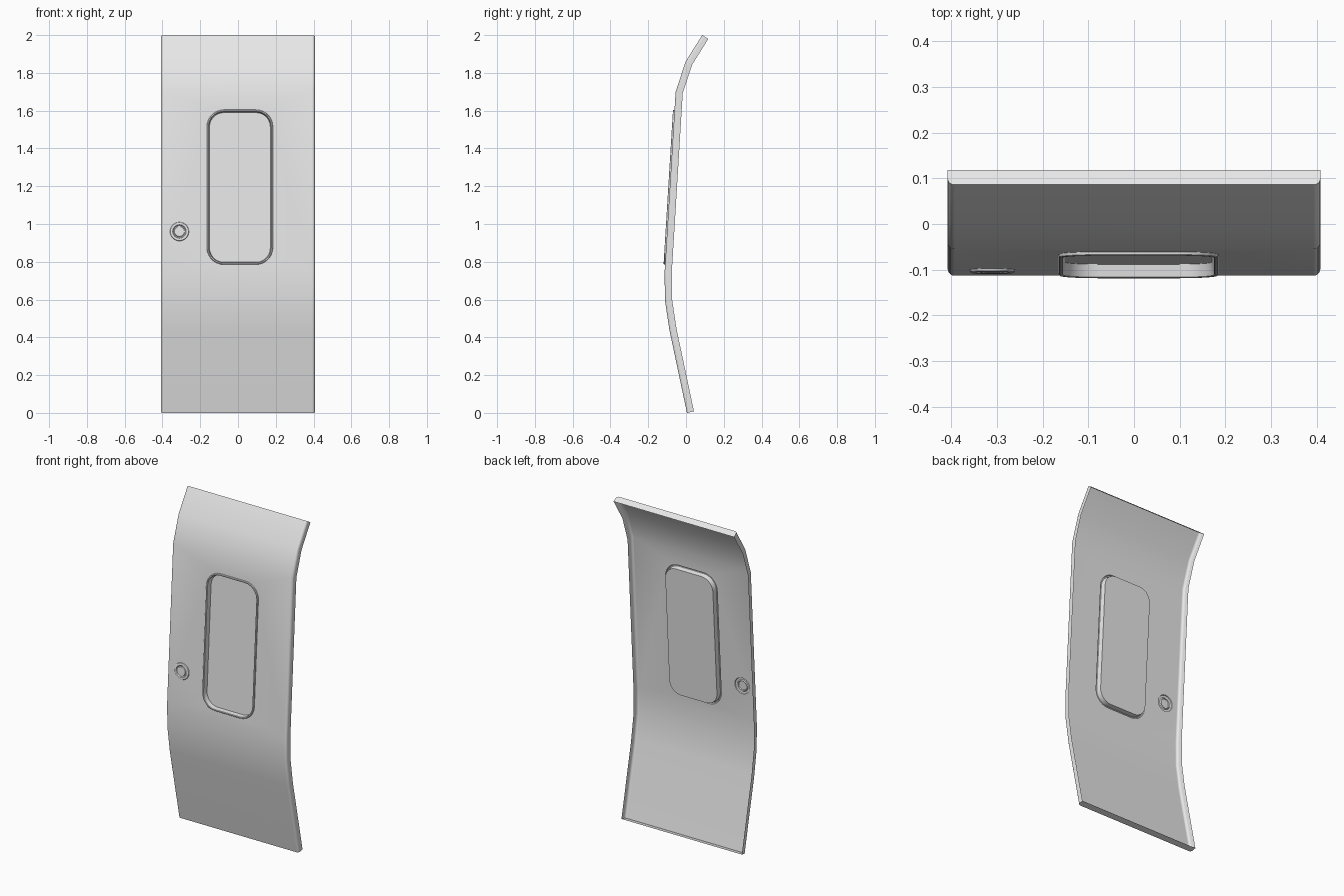
import bpy, bmesh
from math import sin, cos, pi, radians
from mathutils import Vector

if "Cube" in bpy.data.objects:
    bpy.data.objects.remove(bpy.data.objects["Cube"], do_unlink=True)

grey = bpy.data.materials.new("light grey paint")
grey.use_nodes = True
grey.diffuse_color = (0.8, 0.8, 0.8, 1)
grey.node_tree.nodes["Principled BSDF"].inputs["Base Color"].default_value = (0.8, 0.8, 0.8, 1)

HALF_WIDTH, DEPTH, ROUND = 0.4075, 0.038, 0.015
# Side profile of the front skin as (y, z), bottom to top
PROFILE = [Vector(p) for p in [(0.005, 0), (-0.088, 0.44), (-0.112, 0.6), (-0.113, 0.75),
                               (-0.055, 1.7), (-0.002, 1.86), (0.086, 2.0)]]
FLAT = 3  # profile segment that carries the window and the handle
low, high = PROFILE[FLAT], PROFILE[FLAT + 1]
slope = (high - low).normalized()
outward = Vector((0, -slope.y, slope.x))


def on_flat(x, z, height=0):
    """Point on the flat middle of the door, raised outward by height."""
    p = low + (high - low) * ((z - low.y) / (high.y - low.y))
    return Vector((x, p.x, p.y)) + outward * height


def outline(cx, cz, half_w, half_h, radius, height=0, steps=8):
    """Rounded rectangle, or a circle when the radius fills it."""
    points = []
    for quarter, (sx, sz) in enumerate([(1, 1), (-1, 1), (-1, -1), (1, -1)]):
        for i in range(steps):
            a = (quarter + i / (steps - 1)) * pi / 2
            x = cx + sx * (half_w - radius) + radius * cos(a)
            z = cz + sz * (half_h - radius) + radius * sin(a)
            p = on_flat(x, z, height)
            if not points or (p - points[-1]).length > 1e-5:
                points.append(p)
    if (points[0] - points[-1]).length < 1e-5:
        points.pop()
    return points


def finish(bm, name):
    bmesh.ops.recalc_face_normals(bm, faces=bm.faces)
    if sum(f.normal.y * f.calc_area() for f in bm.faces) > 0:
        bmesh.ops.reverse_faces(bm, faces=bm.faces)
    mesh = bpy.data.meshes.new(name)
    bm.to_mesh(mesh)
    bm.free()
    mesh.materials.append(grey)
    obj = bpy.data.objects.new(name, mesh)
    bpy.context.collection.objects.link(obj)
    bpy.ops.object.select_all(action="DESELECT")
    obj.select_set(True)
    bpy.context.view_layer.objects.active = obj
    bpy.ops.object.shade_smooth_by_angle(angle=radians(35))
    weighted = obj.modifiers.new("weighted normals", "WEIGHTED_NORMAL")
    weighted.keep_sharp = True


def fitting(name, shape, steps):
    """Stack of shrinking outlines given as (inset, height), closed at the end."""
    cx, cz, w, h, r = shape
    bm = bmesh.new()
    rings = [[bm.verts.new(p) for p in outline(cx, cz, w - i, h - i, r - i, height)]
             for i, height in steps]
    for a, b in zip(rings, rings[1:]):
        for k in range(len(a)):
            n = (k + 1) % len(a)
            bm.faces.new((a[k], a[n], b[n], b[k]))
    bm.faces.new(rings[-1])
    finish(bm, name)


WINDOW = (0.01, 1.195, 0.175, 0.41, 0.09)
HANDLE = (-0.31, 0.96, 0.05, 0.05, 0.05)

# Door skin: a rounded channel section swept up the profile, open at the back
right_half = [(HALF_WIDTH - ROUND + ROUND * sin(a), ROUND - ROUND * cos(a))
              for a in (i * pi / 10 for i in range(6))] + [(HALF_WIDTH, DEPTH)]
section = [(-x, d) for x, d in reversed(right_half)] + right_half
middle = len(right_half) - 1

bm = bmesh.new()
rows = []
for i, p in enumerate(PROFILE):
    before = (p - PROFILE[i - 1]).normalized() if i else None
    after = (PROFILE[i + 1] - p).normalized() if i + 1 < len(PROFILE) else None
    before, after = before or after, after or before
    tangent = (before + after).normalized()
    inward = Vector((tangent.y, -tangent.x)) / tangent.dot(after)
    rows.append([bm.verts.new((x, p.x + inward.x * d, p.y + inward.y * d)) for x, d in section])

for i in range(len(rows) - 1):
    for k in range(len(section) - 1):
        if (i, k) != (FLAT, middle):
            bm.faces.new((rows[i][k], rows[i][k + 1], rows[i + 1][k + 1], rows[i + 1][k]))
bm.faces.new(rows[0])
bm.faces.new(rows[-1])

# Flat middle of the skin, filled around the window and handle openings
a, b = rows[FLAT], rows[FLAT + 1]
loops = [[a[middle], a[middle + 1], b[middle + 1], b[middle]]]
loops += [[bm.verts.new(p) for p in outline(*shape)] for shape in (WINDOW, HANDLE)]
edges = []
for loop in loops:
    for v, w in zip(loop, loop[1:] + loop[:1]):
        edges.append(bm.edges.get((v, w)) or bm.edges.new((v, w)))
bmesh.ops.triangle_fill(bm, edges=edges, use_beauty=True, normal=outward)
finish(bm, "door_panel")

# Window: raised bead, deep reveal and recessed pane
fitting("window", WINDOW, [(0, 0), (0.001, 0.006), (0.003, 0.008), (0.008, 0.008),
                           (0.010, 0.006), (0.014, -0.022)])

# Handle: raised ring, shallow groove and centre button
fitting("door_handle", HANDLE, [(0, 0), (0.002, 0.005), (0.006, 0.007), (0.014, 0.006),
                                (0.018, 0.001), (0.022, 0.001), (0.024, 0.006), (0.028, 0.007)])
